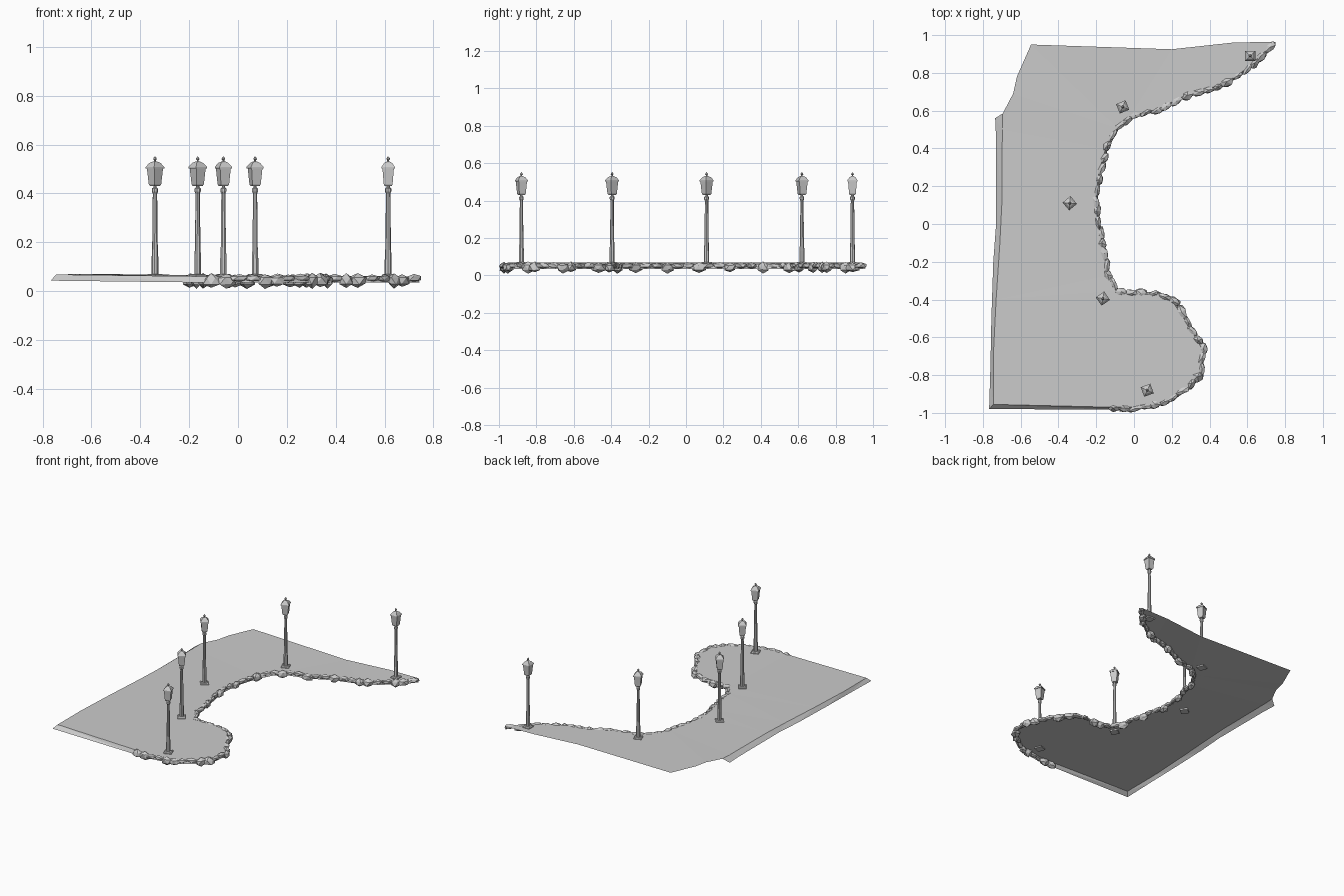
import bpy, bmesh, math, random
from mathutils import Vector, Matrix

if "Cube" in bpy.data.objects:
    bpy.data.objects.remove(bpy.data.objects["Cube"])

random.seed(4)

def finish(name, bm, normals=True):
    if normals:
        bmesh.ops.recalc_face_normals(bm, faces=bm.faces[:])
    me = bpy.data.meshes.new(name)
    bm.to_mesh(me)
    bm.free()
    ob = bpy.data.objects.new(name, me)
    bpy.context.collection.objects.link(ob)
    return ob

def stack(bm, rings, n, turn=0.0):
    """Closed stack of n-sided rings given as (radius, z)."""
    loops = []
    for r, z in rings:
        loops.append([bm.verts.new((r * math.cos(turn + 2 * math.pi * i / n),
                                    r * math.sin(turn + 2 * math.pi * i / n), z)) for i in range(n)])
    for a, b in zip(loops, loops[1:]):
        for i in range(n):
            j = (i + 1) % n
            bm.faces.new((a[i], a[j], b[j], b[i]))
    bm.faces.new(loops[0][::-1])
    bm.faces.new(loops[-1])

# Shoreline from the front, round the bay, to the back right tip
shore = [(-.11, -.97), (0, -.97), (.1, -.955), (.2, -.925), (.29, -.86), (.35, -.78), (.365, -.67),
         (.29, -.54), (.21, -.42), (.13, -.37), (0, -.375), (-.09, -.355), (-.14, -.27), (-.165, -.13),
         (-.19, 0), (-.205, .12), (-.185, .28), (-.15, .4), (-.09, .51), (-.02, .57), (.13, .61),
         (.26, .675), (.42, .725), (.54, .78), (.62, .845), (.69, .91), (.735, .965)]
back = [(.52, .96), (.2, .925), (-.545, .95), (-.62, .78), (-.64, .69), (-.695, .585)]
crease = [(-.697, .5), (-.70, .1), (-.71, -.1), (-.73, -.4), (-.745, -.7), (-.745, -.955)]
outer = [(-.735, .56), (-.73, .45), (-.73, 0), (-.745, -.2), (-.755, -.5), (-.76, -.75), (-.767, -.98)]

# Ground: one open sheet with sloping rims on the left, front and shore
bm = bmesh.new()
top_s = [bm.verts.new((x, y, .06)) for x, y in shore]
top_b = [bm.verts.new((x, y, .062 if x > 0 else .07)) for x, y in back]
top_c = [bm.verts.new((x, y, .068)) for x, y in crease]
bm.faces.new(top_s + top_b + top_c)
low_o = [bm.verts.new((x, y, .043)) for x, y in outer]
ring = [top_b[-1]] + top_c
for i in range(len(ring) - 1):
    bm.faces.new((ring[i], low_o[i], low_o[i + 1], ring[i + 1]))
low_s = []
for i, v in enumerate(top_s):
    a, b = top_s[max(i - 1, 0)].co, top_s[min(i + 1, len(top_s) - 1)].co
    t = (b - a).normalized()
    low_s.append(bm.verts.new(v.co + Vector((t.y * .012, -t.x * .012, -.025))))
for i in range(len(top_s) - 1):
    bm.faces.new((top_s[i], low_s[i], low_s[i + 1], top_s[i + 1]))
bm.faces.new((ring[-1], low_o[-1], low_s[0], top_s[0]))
bmesh.ops.recalc_face_normals(bm, faces=bm.faces[:])
bm.faces.ensure_lookup_table()
if bm.faces[0].normal.z < 0:
    bmesh.ops.reverse_faces(bm, faces=bm.faces[:])
bmesh.ops.triangulate(bm, faces=bm.faces[:])
finish("ground", bm, False)

# Shore stones: jittered low-poly boulders spaced along the shoreline
bm = bmesh.new()
pts = [Vector((x, y, 0)) for x, y in shore]
step, carry, k = .058, 0.0, 0
for a, b in zip(pts, pts[1:]):
    d = b - a
    while carry <= d.length:
        p = a + d.normalized() * carry
        big = k % 4 in (0, 1) if p.y < -.3 or p.y > .75 else k % 3 == 0
        height = .029 if big else .017
        size = Vector((random.uniform(.034, .046), random.uniform(.022, .03) if big
                       else random.uniform(.015, .022), height))
        new = bmesh.ops.create_icosphere(bm, subdivisions=1, radius=1)['verts']
        out = Vector((d.y, -d.x, 0)).normalized() * random.uniform(0, .009)
        centre = p + out + Vector((0, 0, .042 if big else .053))
        rot = Matrix.Rotation(math.atan2(d.y, d.x) + random.uniform(-.25, .25), 3, 'Z')
        tilt = Matrix.Rotation(random.uniform(0, 6.28), 3, 'Z')
        for v in new:
            c = tilt @ v.co * random.uniform(.82, 1.16)
            v.co = centre + rot @ Vector((c.x * size.x, c.y * size.y, c.z * size.z))
        k += 1
        carry += step * random.uniform(.8, 1.15)
    carry -= d.length
finish("shore_stones", bm)

# Street lamps: (x, y, turn in degrees)
def lamp(i, x, y, deg):
    bm = bmesh.new()
    q, s = math.pi / 4, math.sqrt(2)
    # foot plate and tapered post
    stack(bm, [(.026 * s, .052), (.026 * s, .066), (.02 * s, .071)], 4, q)
    stack(bm, [(.014, .066), (.014, .13), (.0115, .18), (.009, .40), (.013, .408),
               (.013, .42), (.007, .425), (.007, .437)], 8)
    # flared lantern with eaves and hipped roof
    stack(bm, [(.014 * s, .43), (.018 * s, .437), (.0235 * s, .503), (.027 * s, .503),
               (.027 * s, .509), (.016 * s, .525), (.006 * s, .531)], 4, q)
    # finial
    stack(bm, [(.004, .528), (.004, .536), (.008, .541), (.006, .546), (.001, .552)], 6)
    ob = finish(f"lamp_{i}", bm)
    ob.location = (x, y, 0)
    ob.rotation_euler.z = math.radians(deg)

for i, args in enumerate([(.615, .89, 0), (-.06, .62, 22), (-.34, .11, 40),
                          (-.165, -.395, 35), (.07, -.88, 20)]):
    lamp(i + 1, *args)
